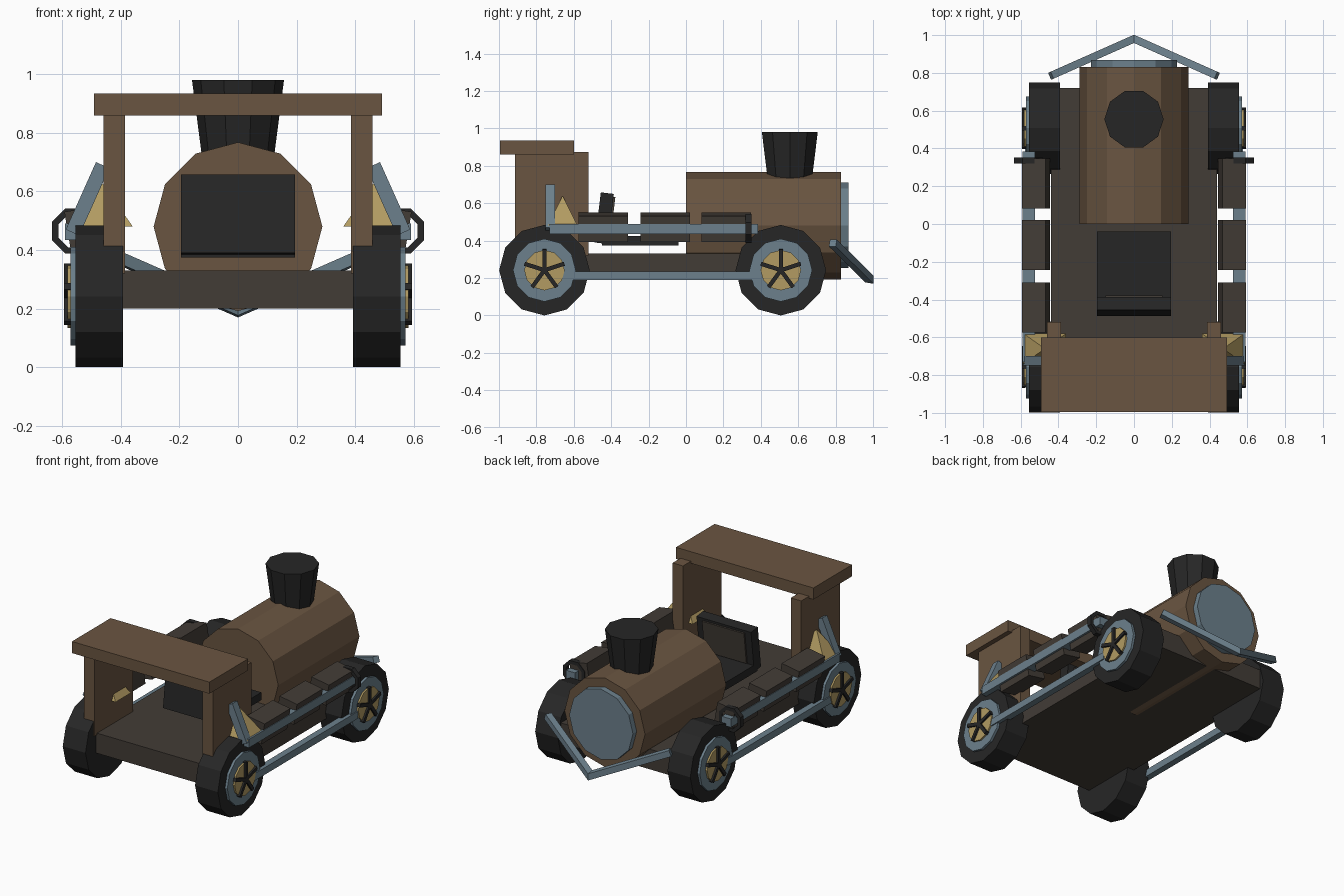
import bpy, bmesh, math
from mathutils import Vector, Matrix

if "Cube" in bpy.data.objects:
    bpy.data.objects.remove(bpy.data.objects["Cube"])


def material(name, rgb):
    m = bpy.data.materials.new(name)
    lin = [((c / 255 + 0.055) / 1.055) ** 2.4 for c in rgb]
    m.diffuse_color = (*lin, 1)
    m.use_nodes = True
    m.node_tree.nodes["Principled BSDF"].inputs["Base Color"].default_value = m.diffuse_color
    return m


BROWN = material("brown wood", (106, 85, 65))
DARK = material("dark umber", (66, 60, 54))
BLACK = material("black", (38, 38, 38))
STEEL = material("blue steel", (108, 128, 140))
BRASS = material("brass", (178, 155, 98))


def finish(name, bm, mat):
    bmesh.ops.recalc_face_normals(bm, faces=bm.faces)
    me = bpy.data.meshes.new(name)
    bm.to_mesh(me)
    bm.free()
    me.materials.append(mat)
    ob = bpy.data.objects.new(name, me)
    bpy.context.collection.objects.link(ob)
    return ob


def box(name, lo, hi, mat, rot=None):
    """Box between two corners, optionally turned about its centre (angle, axis)."""
    lo, hi = Vector(lo), Vector(hi)
    bm = bmesh.new()
    m = Matrix.Translation((lo + hi) / 2)
    if rot:
        m = m @ Matrix.Rotation(rot[0], 4, rot[1])
    size = [abs(c) for c in hi - lo]
    bmesh.ops.create_cube(bm, size=1, matrix=m @ Matrix.Diagonal((*size, 1)))
    return finish(name, bm, mat)


def drum(name, p, q, r1, r2, n, mat, u, v):
    """n-sided drum from p to q; u and v span its cross-section."""
    p, q, u, v = map(Vector, (p, q, u, v))
    bm = bmesh.new()
    rings = []
    for c, r in ((p, r1), (q, r2)):
        rings.append([bm.verts.new(c + r * (u * math.cos(a) + v * math.sin(a)))
                      for a in (i * math.tau / n for i in range(n))])
    for i in range(n):
        j = (i + 1) % n
        bm.faces.new((rings[0][i], rings[0][j], rings[1][j], rings[1][i]))
    for ring in rings:
        bm.faces.new(ring)
    return finish(name, bm, mat)


def bar(name, p, q, w, mat, mitre=False):
    """Square bar from p to q; mitre cuts the q end on the centre plane."""
    p, q = Vector(p), Vector(q)
    d = (q - p).normalized()
    s = d.cross(Vector((0, 0, 1))).normalized()
    t = s.cross(d)
    bm = bmesh.new()
    ends = [[], []]
    for a, b in ((-1, -1), (1, -1), (1, 1), (-1, 1)):
        off = (s * a + t * b) * w / 2
        ends[0].append(bm.verts.new(p + off))
        e = q + off
        if mitre:
            e = e - d * (e.x / d.x)
        ends[1].append(bm.verts.new(e))
    for i in range(4):
        j = (i + 1) % 4
        bm.faces.new((ends[0][i], ends[0][j], ends[1][j], ends[1][i]))
    for e in ends:
        bm.faces.new(e)
    return finish(name, bm, mat)


X, Y, Z = (1, 0, 0), (0, 1, 0), (0, 0, 1)

# chassis, boiler and chimney
box("chassis", (-.44, -.89, .2), (.44, .72, .33), DARK)
drum("boiler", (0, 0, .48), (0, .83, .48), .288, .288, 12, BROWN, X, Z)
drum("boiler_cap", (0, .82, .482), (0, .868, .482), .228, .228, 12, STEEL, X, Z)
drum("chimney", (0, .555, .71), (0, .555, .98), .122, .157, 10, BLACK, X, Y)

# seat
box("seat_base", (-.195, -.45, .375), (.195, -.04, .425), BLACK)
box("seat_back", (-.195, -.472, .385), (.195, -.402, .655), BLACK, (math.radians(-7), 'X'))
box("seat_pad", (-.15, -.41, .43), (.15, -.39, .635), DARK, (math.radians(-7), 'X'))

# roof
box("roof", (-.492, -.995, .86), (.492, -.6, .935), BROWN)

for s, side in ((1, "right"), (-1, "left")):
    # cab wall
    box(f"{side}_cab_wall", (s * .386, -.915, .32), (s * .46, -.52, .873), BROWN)

    # wheels: tyre, rim, brass disc and five spokes
    for y, end in ((-.757, "front"), (.507, "back")):
        n = f"{side}_{end}"
        for part, x0, x1, r, mat in (("tyre", .392, .555, .242, BLACK),
                                     ("rim", .54, .571, .168, STEEL),
                                     ("disc", .56, .582, .108, BRASS)):
            drum(f"{n}_{part}", (s * x0, y, .242), (s * x1, y, .242), r, r, 12, mat, Y, Z)
        for k in range(5):
            a = math.pi / 2 + k * math.tau / 5
            c = Vector((s * .583, y, .242))
            bar(f"{n}_spoke_{k + 1}", c, c + .112 * Vector((0, math.cos(a), math.sin(a))) +
                Vector((1e-4, 0, 0)), .022, BLACK)

    # connecting rod and upper rail
    box(f"{side}_connecting_rod", (s * .535, -.66, .19), (s * .578, .4, .236), STEEL)
    box(f"{side}_rail", (s * .525, -.73, .435), (s * .59, .385, .49), STEEL)

    # slanted side boxes
    for k, y in enumerate((-.575, -.243, .083)):
        box(f"{side}_side_box_{k + 1}", (s * .455, y, .402), (s * .582, y + .264, .542),
            DARK, (s * math.radians(9.5), 'Y'))

    # strut and brass pyramid at the cab
    bar(f"{side}_strut", (s * .565, -.725, .46), (s * .462, -.725, .69), .05, STEEL)
    drum(f"{side}_brass_pyramid", (s * .472, -.66, .48), (s * .472, -.66, .635),
         .113, .004, 4, BRASS, (.707 * 1.414, .707, 0), (-.707 * 1.414, .707, 0))

    # clamp ring around the rail end
    bm = bmesh.new()
    loops = []
    for i in range(8):
        a = (i + .5) * math.tau / 8
        d = Vector((math.cos(a), 0, math.sin(a)))
        c = Vector((s * .558, .335, .465))
        loops.append([bm.verts.new(c + d * r + Vector((0, h, 0)))
                      for r, h in ((.06, -.016), (.083, -.016), (.083, .016), (.06, .016))])
    for i in range(8):
        for j in range(4):
            bm.faces.new((loops[i][j], loops[i][(j + 1) % 4],
                          loops[(i + 1) % 8][(j + 1) % 4], loops[(i + 1) % 8][j]))
    finish(f"{side}_clamp_ring", bm, BLACK)

    # pointed guard bar
    bar(f"{side}_guard_bar", (s * .44, .785, .388), (0, .98, .195), .04, STEEL, True)
